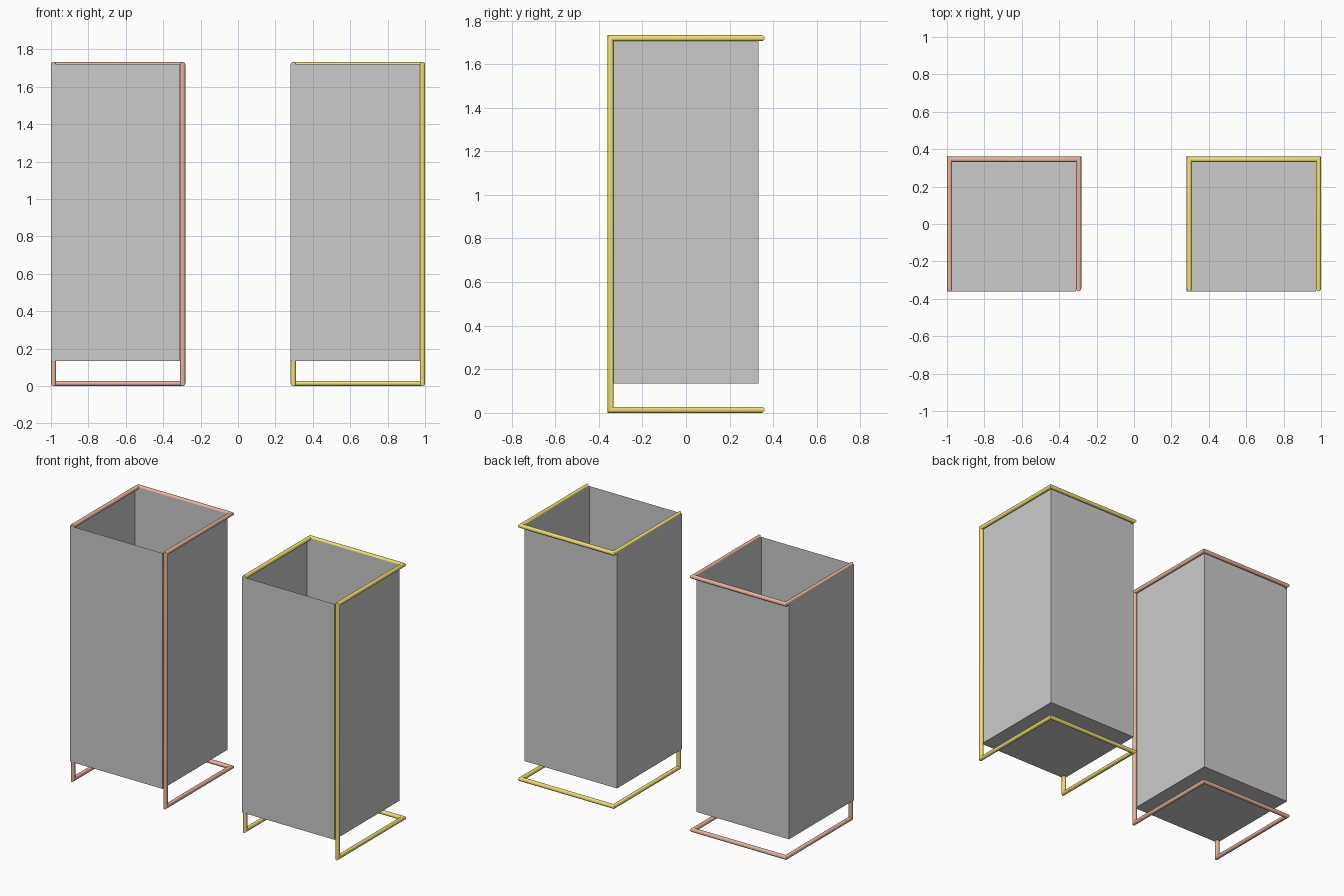
import bpy, bmesh
from math import cos, sin, tau
from mathutils import Vector

if "Cube" in bpy.data.objects:
    bpy.data.objects.remove(bpy.data.objects["Cube"])

R = 0.014                 # tube radius
W = 0.69                  # tube centre-line width and depth
Y0, Y1 = -0.346, 0.346
Z0, Z1 = R, 1.719
BOX_Z0, BOX_Z1 = 0.134, 1.721
SIDES = 16


def finish(bm, name, colour=None):
    bmesh.ops.recalc_face_normals(bm, faces=bm.faces)
    mesh = bpy.data.meshes.new(name)
    bm.to_mesh(mesh)
    bm.free()
    obj = bpy.data.objects.new(name, mesh)
    bpy.context.collection.objects.link(obj)
    if colour:
        mat = bpy.data.materials.new(name + "_paint")
        mat.diffuse_color = (*colour, 1)
        mat.use_nodes = True
        mat.node_tree.nodes["Principled BSDF"].inputs["Base Color"].default_value = mat.diffuse_color
        mesh.materials.append(mat)
    return obj


def tube_loop(name, path, colour):
    """Sweep a circle round a closed path with mitred corners."""
    pts = [Vector(p) for p in path]
    bm = bmesh.new()
    d = (pts[1] - pts[0]).normalized()
    u = d.orthogonal().normalized()
    v = d.cross(u)
    ring = [pts[0] + R * (cos(tau * i / SIDES) * u + sin(tau * i / SIDES) * v)
            for i in range(SIDES)]
    prev = [bm.verts.new(c) for c in ring]
    for i in range(1, len(pts)):
        d = (pts[i] - pts[i - 1]).normalized()
        nxt = (pts[i + 1] - pts[i]).normalized() if i + 1 < len(pts) else d
        n = (d + nxt).normalized()
        ring = [c + d * ((pts[i] - c).dot(n) / d.dot(n)) for c in ring]
        cur = [bm.verts.new(c) for c in ring]
        for k in range(SIDES):
            j = (k + 1) % SIDES
            bm.faces.new((prev[k], prev[j], cur[j], cur[k]))
        prev = cur
    bmesh.ops.remove_doubles(bm, verts=bm.verts, dist=1e-4)
    obj = finish(bm, name, colour)
    bpy.ops.object.select_all(action='DESELECT')
    obj.select_set(True)
    bpy.context.view_layer.objects.active = obj
    bpy.ops.object.shade_smooth_by_angle()


def planter(side, x0, colour):
    x1 = x0 + W
    # continuous bent-tube frame, joined halfway up the front left post
    mid = (x0, Y0, 0.9)
    tube_loop(side + "_frame", [
        mid, (x0, Y0, Z0), (x0, Y1, Z0), (x1, Y1, Z0), (x1, Y0, Z0),
        (x1, Y0, Z1), (x1, Y1, Z1), (x0, Y1, Z1), (x0, Y0, Z1), mid], colour)

    # thin open-topped container, set against the inner side of the frame
    bm = bmesh.new()
    bmesh.ops.create_cube(bm, size=1)
    top = [f for f in bm.faces if f.calc_center_median().z > 0.4]
    bmesh.ops.delete(bm, geom=top, context='FACES_ONLY')
    size = Vector((W, Y1 - Y0, BOX_Z1 - BOX_Z0))
    centre = Vector(((x0 + x1) / 2 - R, -R, (BOX_Z0 + BOX_Z1) / 2))
    for vert in bm.verts:
        vert.co = Vector(a * b for a, b in zip(vert.co, size)) + centre
    finish(bm, side + "_container")


planter("left", -1 + R, (0.80, 0.46, 0.34))
planter("right", 1 - R - W, (0.88, 0.75, 0.16))
